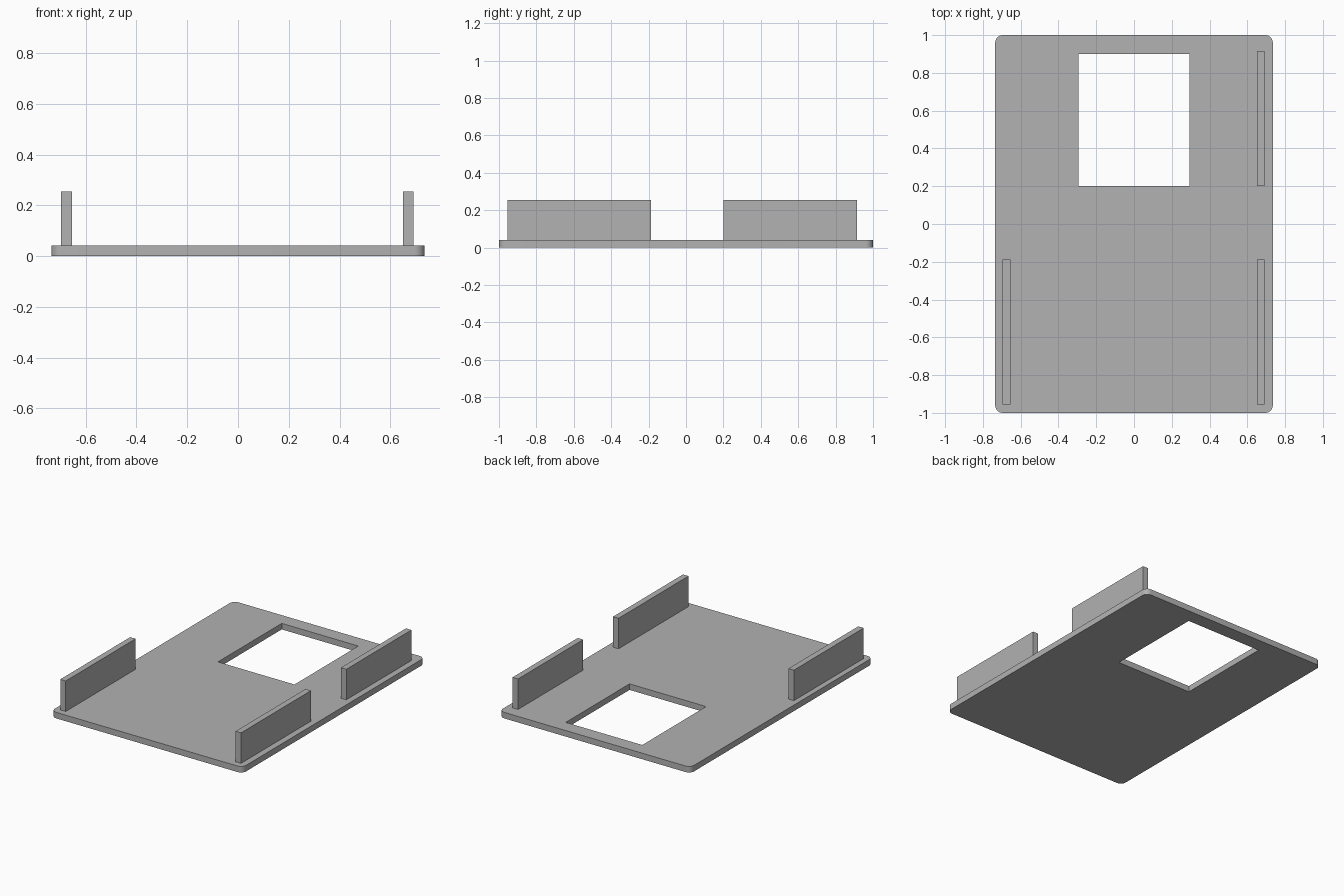
import bpy
import bmesh
from mathutils import Matrix

cube = bpy.data.objects.get("Cube")
if cube:
    bpy.data.objects.remove(cube, do_unlink=True)

# Single grey material
grey = bpy.data.materials.new("plain grey")
grey.use_nodes = True
colour = (0.445, 0.445, 0.445, 1)
grey.diffuse_color = colour
grey.node_tree.nodes["Principled BSDF"].inputs["Base Color"].default_value = colour


def box(name, x, y, z, corner=0):
    """Box from (low, high) ranges, with optional rounded vertical corners."""
    size = [b - a for a, b in (x, y, z)]
    mid = [(a + b) / 2 for a, b in (x, y, z)]
    bm = bmesh.new()
    bmesh.ops.create_cube(bm, size=1, matrix=Matrix.LocRotScale(mid, None, size))
    if corner:
        upright = [e for e in bm.edges
                   if abs(e.verts[0].co.z - e.verts[1].co.z) > size[2] / 2]
        bmesh.ops.bevel(bm, geom=upright, offset=corner, segments=8,
                        profile=0.5, affect='EDGES')
    mesh = bpy.data.meshes.new(name)
    bm.to_mesh(mesh)
    bm.free()
    mesh.materials.append(grey)
    obj = bpy.data.objects.new(name, mesh)
    bpy.context.collection.objects.link(obj)
    return obj


# Base plate with rounded corners
thickness = 0.042
plate = box("base_plate", (-0.735, 0.735), (-1, 1), (0, thickness), corner=0.04)

# Rectangular window cut through the plate
cutter = box("window_cutter", (-0.294, 0.294), (0.2, 0.9), (-0.1, 0.2))
cutter.hide_render = True
cut = plate.modifiers.new("window", 'BOOLEAN')
cut.operation = 'DIFFERENCE'
cut.solver = 'EXACT'
cut.object = cutter
bpy.ops.object.select_all(action='DESELECT')
bpy.context.view_layer.objects.active = plate
plate.select_set(True)
bpy.ops.object.modifier_apply(modifier=cut.name)
bpy.data.objects.remove(cutter, do_unlink=True)
bpy.ops.object.shade_smooth_by_angle()

# Upright rails: a front pair, and one at the back on the left
left, right = (0.65, 0.692), (-0.697, -0.655)
front, back = (-0.955, -0.188), (0.2, 0.915)
height = (thickness, 0.254)
for name, x, y in (("front_left_rail", left, front),
                   ("front_right_rail", right, front),
                   ("back_left_rail", left, back)):
    box(name, x, y, height)
